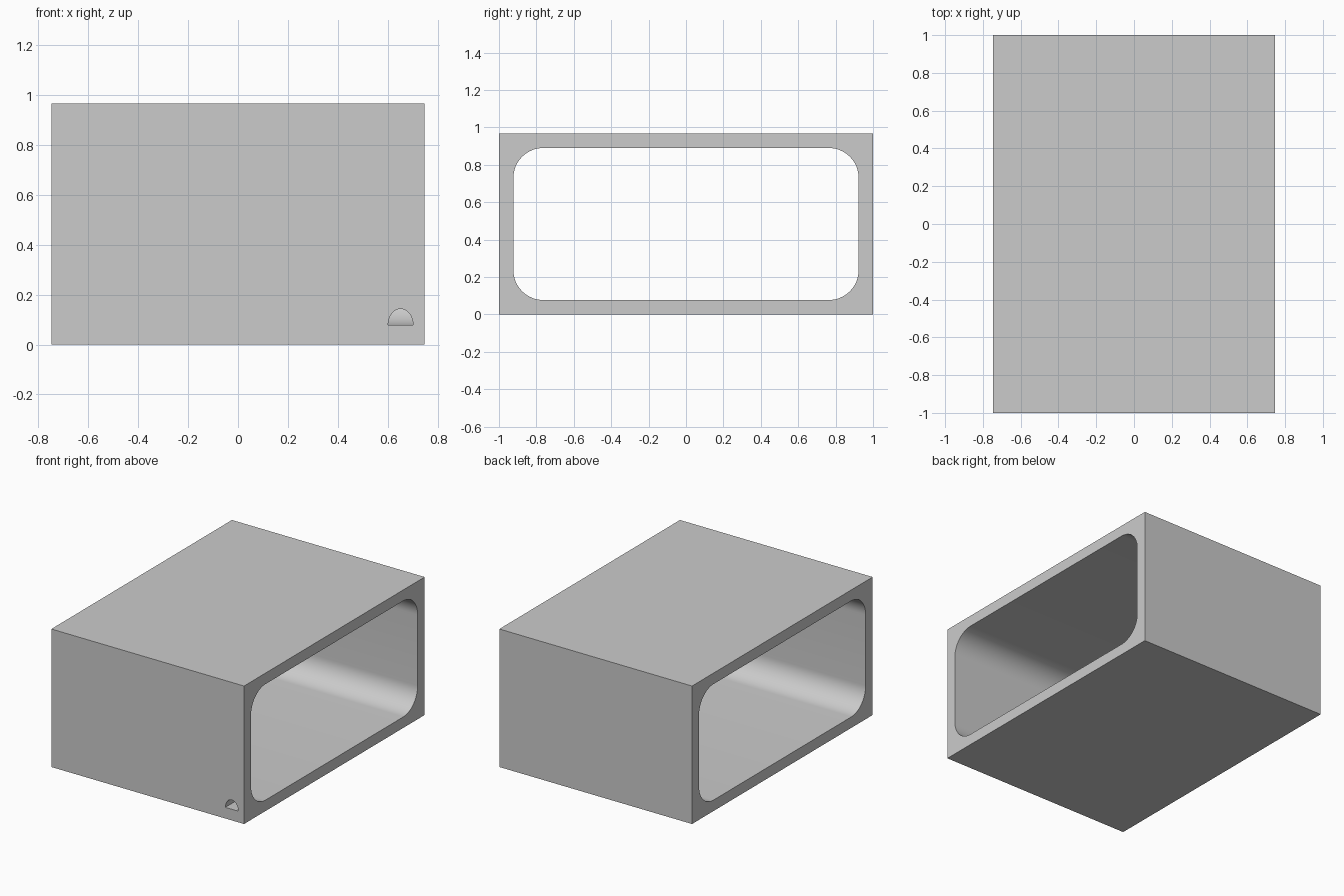
import bpy
from math import sin, cos, pi, radians
from mathutils import Vector

default = bpy.data.objects.get("Cube")
if default:
    bpy.data.objects.remove(default)

HALF_X, HALF_Y, HEIGHT = 0.747, 1.0, 0.967
WALL, RADIUS = 0.077, 0.16

concrete = bpy.data.materials.new("concrete_grey")
concrete.use_nodes = True
grey = (0.6, 0.6, 0.6, 1)
concrete.diffuse_color = grey
concrete.node_tree.nodes["Principled BSDF"].inputs["Base Color"].default_value = grey


def prism(name, outline, sweep):
    """Closed solid made by sweeping an outline along a vector."""
    n = len(outline)
    points = [Vector(p) for p in outline]
    points += [p + Vector(sweep) for p in points]
    faces = [tuple(range(n)), tuple(range(2 * n - 1, n - 1, -1))]
    faces += [((i + 1) % n, i, n + i, n + (i + 1) % n) for i in range(n)]
    mesh = bpy.data.meshes.new(name)
    mesh.from_pydata(points, [], faces)
    mesh.materials.append(concrete)
    obj = bpy.data.objects.new(name, mesh)
    bpy.context.collection.objects.link(obj)
    # Outward normals, so the cuts are reliable
    import bmesh
    bm = bmesh.new()
    bm.from_mesh(mesh)
    bmesh.ops.recalc_face_normals(bm, faces=bm.faces)
    bm.to_mesh(mesh)
    bm.free()
    return obj


def cut(body, cutter):
    mod = body.modifiers.new(cutter.name, 'BOOLEAN')
    mod.operation, mod.solver, mod.object = 'DIFFERENCE', 'EXACT', cutter
    bpy.context.view_layer.objects.active = body
    bpy.ops.object.modifier_apply(modifier=mod.name)
    bpy.data.objects.remove(cutter)


# Rectangular box body
body = prism("box_section",
             [(-HALF_X, y, z) for y, z in ((-HALF_Y, 0), (HALF_Y, 0),
                                           (HALF_Y, HEIGHT), (-HALF_Y, HEIGHT))],
             (2 * HALF_X, 0, 0))

# Round-cornered passage running from side to side
STEPS = 16
cy, cz = HALF_Y - WALL - RADIUS, HEIGHT / 2 - WALL - RADIUS
outline = []
for corner, (sy, sz) in enumerate(((1, 1), (-1, 1), (-1, -1), (1, -1))):
    for i in range(STEPS + 1):
        a = (corner + i / STEPS) * pi / 2
        outline.append((-1, sy * cy + RADIUS * cos(a),
                        HEIGHT / 2 + sz * cz + RADIUS * sin(a)))
cut(body, prism("passage", outline, (2, 0, 0)))

# Small arched drain through the front wall, level with the passage floor
arch = [(0.652 + 0.05 * cos(pi * i / 20), -1.2, WALL + 0.001 + 0.065 * sin(pi * i / 20))
        for i in range(21)]
cut(body, prism("drain", arch, (0, 0.6, 0)))

# Smooth curved corners, crisp edges
bpy.ops.object.select_all(action='DESELECT')
body.select_set(True)
bpy.context.view_layer.objects.active = body
bpy.ops.object.shade_smooth_by_angle(angle=radians(30))
